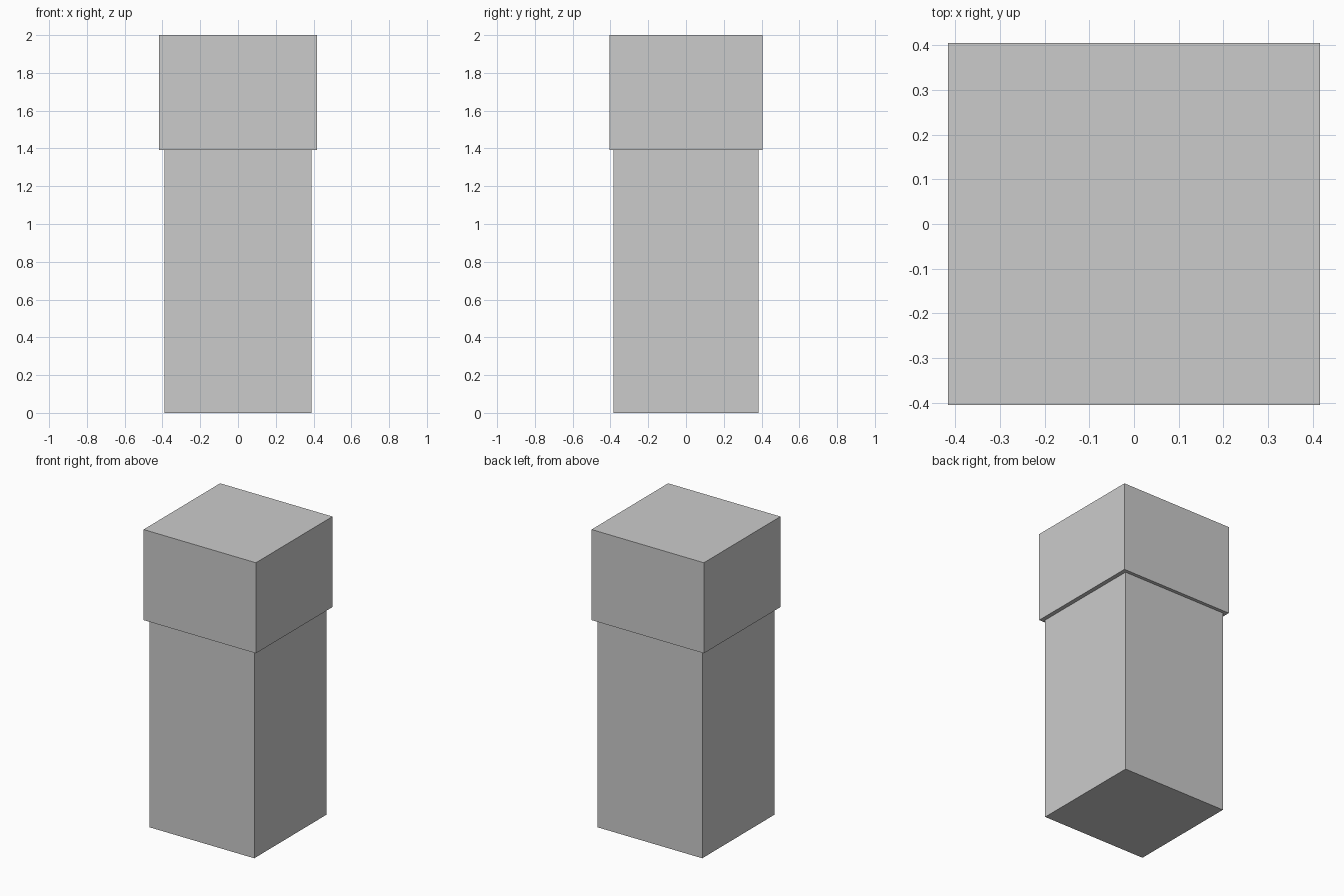
import bpy

if "Cube" in bpy.data.objects:
    bpy.data.objects.remove(bpy.data.objects["Cube"])


def box(name, width, depth, z0, z1):
    """Axis-aligned box centred on x and y, spanning z0 to z1."""
    bpy.ops.mesh.primitive_cube_add(size=1, location=(0, 0, (z0 + z1) / 2))
    ob = bpy.context.object
    ob.name = name
    ob.scale = (width, depth, z1 - z0)
    bpy.ops.object.transform_apply(location=False, rotation=False, scale=True)
    return ob


SEAM = 1.392  # height where the cap meets the body

# Tall lower body
box("body", 0.778, 0.766, 0.0, SEAM)

# Slightly wider cap overhanging the body on all sides
box("cap", 0.834, 0.812, SEAM, 2.0)
